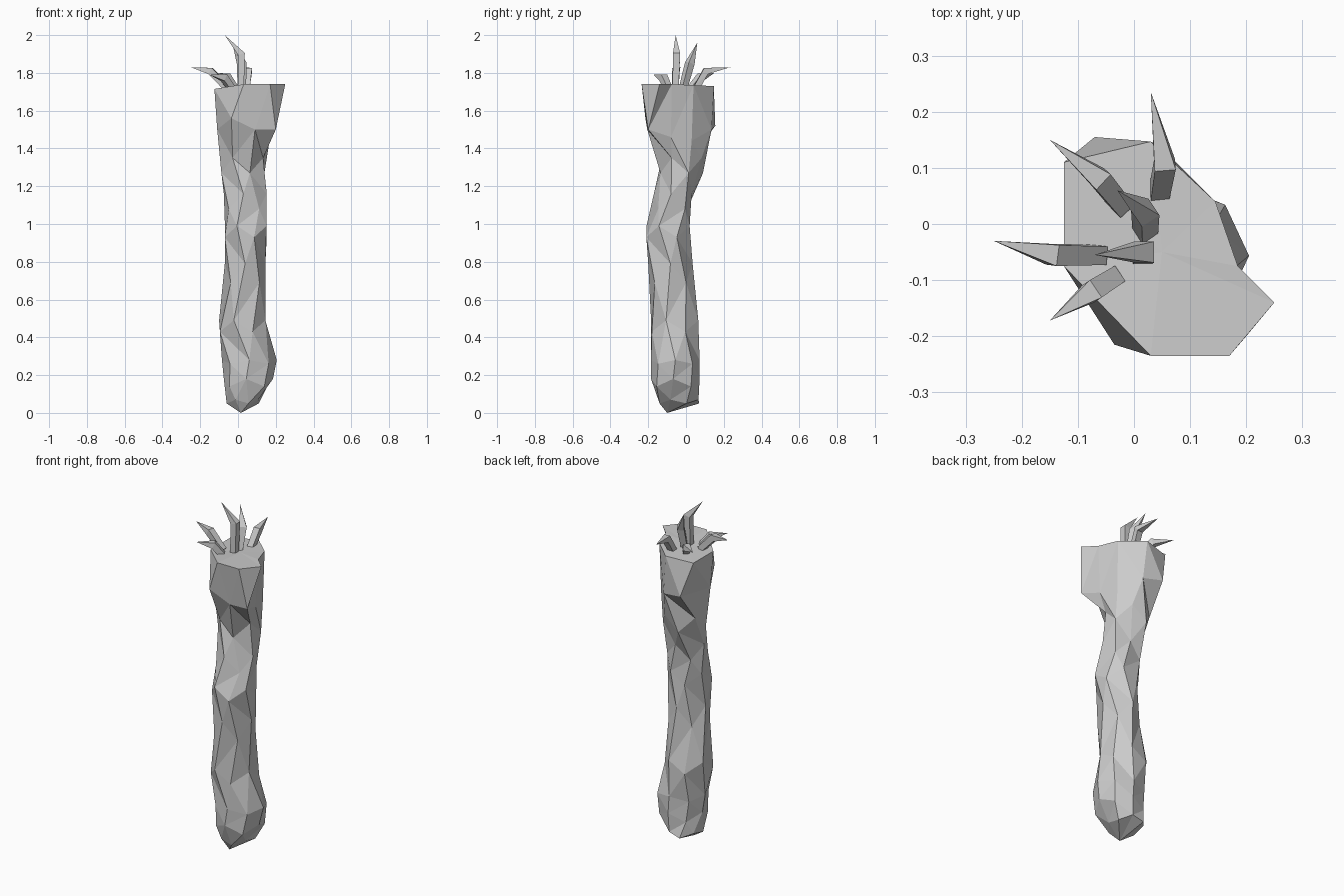
import bpy, bmesh, math
from mathutils import Vector

if "Cube" in bpy.data.objects:
    bpy.data.objects.remove(bpy.data.objects["Cube"])


def finish(bm, name):
    bmesh.ops.recalc_face_normals(bm, faces=bm.faces)
    bmesh.ops.triangulate(bm, faces=[f for f in bm.faces if len(f.verts) > 3])
    me = bpy.data.meshes.new(name)
    bm.to_mesh(me)
    bm.free()
    ob = bpy.data.objects.new(name, me)
    bpy.context.collection.objects.link(ob)
    return ob


def loft(bm, rings):
    """Skin equal-length rings; returns vertex rings."""
    vs = [[bm.verts.new(p) for p in r] for r in rings]
    for a, b in zip(vs, vs[1:]):
        n = len(a)
        for i in range(n):
            j = (i + 1) % n
            bm.faces.new((a[i], a[j], b[j], b[i]))
    return vs


def cap(bm, ring, point):
    c = bm.verts.new(point)
    for i in range(len(ring)):
        bm.faces.new((ring[i], ring[(i + 1) % len(ring)], c))


def bounded_ring(z, x0, x1, y0, y1, phase, tilt, n=8):
    """Polygon stretched to fill the given bounds, with an uneven height."""
    pts = [(math.cos(a), math.sin(a)) for a in
           (math.radians(phase - 35) + i * math.tau / n for i in range(n))]
    mx, my = max(p[0] for p in pts), max(p[1] for p in pts)
    return [Vector(((x0 + x1) / 2 + (x1 - x0) / 2 * p[0] / mx,
                    (y0 + y1) / 2 + (y1 - y0) / 2 * p[1] / my,
                    z + tilt * (-1) ** i)) for i, p in enumerate(pts)]


# Gnarled root: lower rings (z, x min, x max, y min, y max, phase, zigzag)
bounds = [
    (0.06, -0.06, 0.11, -0.14, 0.07, 10, 0.01),
    (0.16, -0.075, 0.185, -0.185, 0.072, 30, 0.02),
    (0.27, -0.085, 0.205, -0.185, 0.072, 35, 0.01),
    (0.46, -0.10, 0.145, -0.185, 0.065, 15, 0.03),
    (0.74, -0.07, 0.145, -0.20, 0.035, 35, 0.05),
    (0.96, -0.07, 0.152, -0.21, 0.02, 12, 0.03),
    (1.12, -0.075, 0.152, -0.17, 0.03, 30, 0.04),
    (1.31, -0.088, 0.14, -0.135, 0.09, 8, 0.04),
]
rings = [bounded_ring(*b) for b in bounds]
# Wide, boxy crown
rings.append([Vector(p) for p in [
    (0.20, -0.20, 1.50), (0.17, -0.08, 1.46), (0.14, 0.03, 1.44), (0.05, 0.135, 1.50),
    (-0.07, 0.155, 1.52), (-0.11, -0.07, 1.50), (-0.035, -0.215, 1.56), (0.09, -0.205, 1.50)]])
rings.append([Vector(p) for p in [
    (0.25, -0.14, 1.74), (0.185, -0.075, 1.74), (0.145, 0.04, 1.735), (0.03, 0.147, 1.73),
    (-0.125, 0.11, 1.715), (-0.125, -0.075, 1.715), (0.03, -0.235, 1.74), (0.17, -0.235, 1.74)]])
bm = bmesh.new()
vs = loft(bm, rings)
cap(bm, vs[0], (0.015, -0.10, 0))
cap(bm, vs[-1], (0.05, -0.05, 1.735))
finish(bm, "root_body")

# Bent, pointed sprouts: base, elbow, tip
sprouts = [
    ((0.045, 0.055, 1.72), (0.055, 0.105, 1.81), (0.03, 0.235, 1.83)),
    ((-0.02, 0.03, 1.72), (-0.06, 0.08, 1.78), (-0.15, 0.15, 1.80)),
    ((0.02, -0.015, 1.72), (0.02, 0.02, 1.85), (-0.03, 0.06, 1.96)),
    ((0.015, -0.055, 1.72), (0.018, -0.05, 1.90), (-0.07, -0.055, 2.0)),
    ((-0.06, -0.055, 1.72), (-0.145, -0.055, 1.81), (-0.25, -0.03, 1.83)),
    ((-0.035, -0.095, 1.72), (-0.075, -0.12, 1.775), (-0.15, -0.172, 1.79)),
]
for k, (base, elbow, tip) in enumerate(sprouts):
    b, e, t = Vector(base), Vector(elbow), Vector(tip)
    bm = bmesh.new()
    rings = []
    for p, d, r in ((b, e - b, 0.022), (e, t - b, 0.025)):
        d = d.normalized()
        u = d.cross((t - b).cross(Vector((0, 0, 1)))).normalized()
        w = d.cross(u).normalized()
        rings.append([p + r * (u * su + w * sw) * 0.75
                      for su, sw in ((1, 1), (-1, 1), (-1, -1), (1, -1))])
    vs = loft(bm, rings)
    cap(bm, vs[-1], t)
    bm.faces.new(vs[0])
    finish(bm, f"sprout_{k + 1}")
